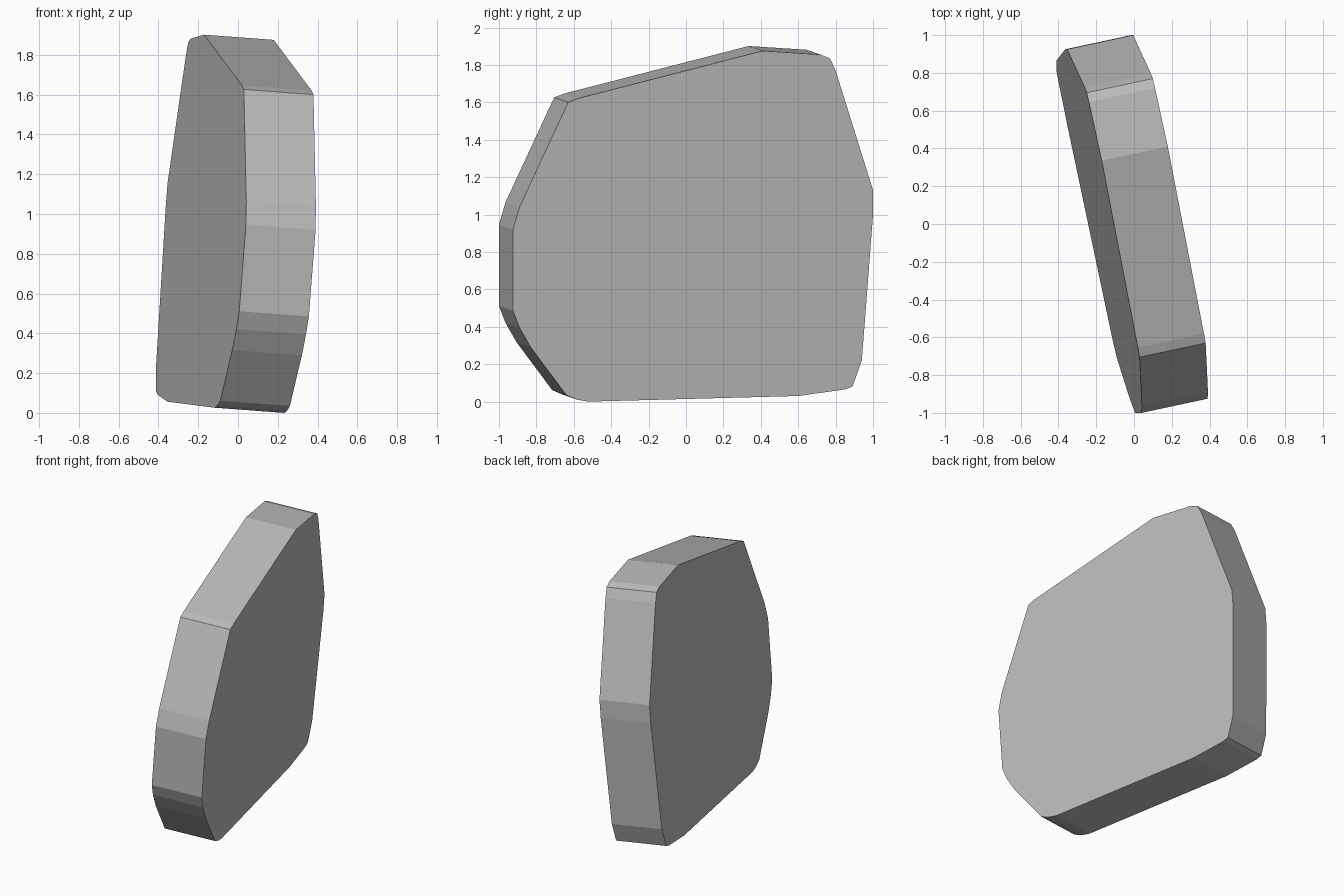
import bpy
import bmesh
from mathutils import Vector

cube = bpy.data.objects.get("Cube")
if cube:
    bpy.data.objects.remove(cube, do_unlink=True)

# Plain grey stone
stone = bpy.data.materials.new("stone grey")
stone.use_nodes = True
GREY = (0.5, 0.5, 0.5, 1)
stone.diffuse_color = GREY
stone.node_tree.nodes["Principled BSDF"].inputs["Base Color"].default_value = GREY

# Outline (y, z) of the broad left face, from the top front corner backwards
outline = [
    (-0.63, 1.60), (-0.58, 1.62), (0.41, 1.875), (0.72, 1.855), (0.77, 1.835),
    (0.80, 1.77), (1.0, 1.13), (1.0, 1.0), (0.94, 0.22), (0.89, 0.08),
    (0.85, 0.065), (0.60, 0.03), (-0.52, 0.0), (-0.58, 0.01), (-0.64, 0.035),
    (-0.83, 0.29), (-0.89, 0.395), (-0.925, 0.485), (-0.925, 0.92), (-0.89, 1.04),
]


def face_x(y, z):
    """Tilted plane that holds the broad face."""
    return 0.122 - 0.213 * y + 0.077 * z


# Slab: the outline extruded straight through its thickness
thickness = Vector((-0.35, -0.075, 0.026))
bm = bmesh.new()
face = bm.faces.new([bm.verts.new((face_x(y, z), y, z)) for y, z in outline])
extruded = bmesh.ops.extrude_face_region(bm, geom=[face], use_keep_orig=True)
moved = [v for v in extruded["geom"] if isinstance(v, bmesh.types.BMVert)]
bmesh.ops.translate(bm, verts=moved, vec=thickness)
bmesh.ops.recalc_face_normals(bm, faces=bm.faces[:])

mesh = bpy.data.meshes.new("stone_slab")
bm.to_mesh(mesh)
bm.free()
mesh.materials.append(stone)
slab = bpy.data.objects.new("stone_slab", mesh)
bpy.context.collection.objects.link(slab)
